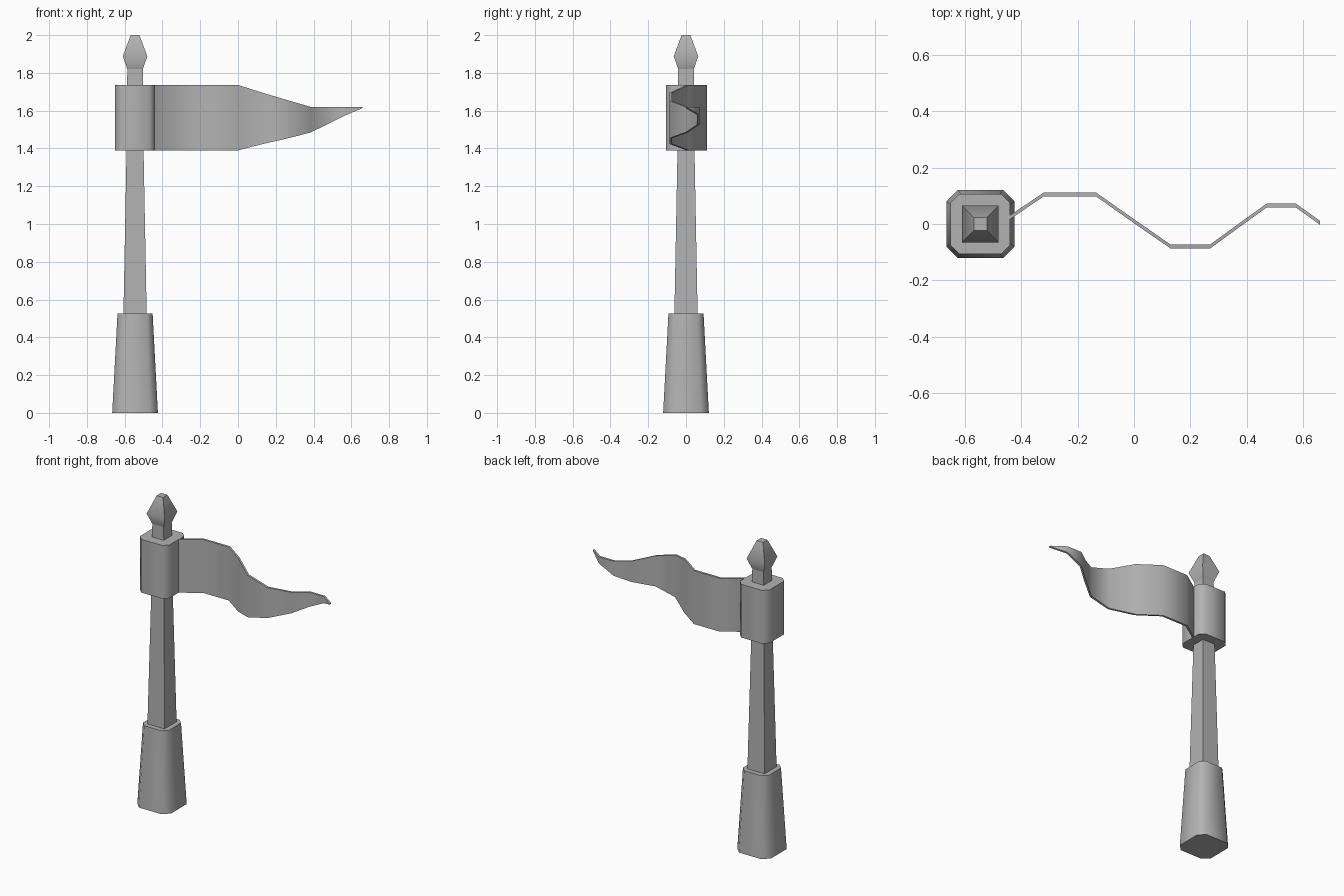
import bpy, bmesh

if "Cube" in bpy.data.objects:
    bpy.data.objects.remove(bpy.data.objects["Cube"])

PX = -0.545  # pole axis

grey = bpy.data.materials.new("plain grey")
grey.diffuse_color = (0.45, 0.45, 0.45, 1)
grey.use_nodes = True
grey.node_tree.nodes["Principled BSDF"].inputs["Base Color"].default_value = grey.diffuse_color


def finish(bm, name):
    bmesh.ops.recalc_face_normals(bm, faces=bm.faces)
    me = bpy.data.meshes.new(name)
    bm.to_mesh(me)
    bm.free()
    ob = bpy.data.objects.new(name, me)
    bpy.context.collection.objects.link(ob)
    me.materials.append(grey)
    bpy.ops.object.select_all(action='DESELECT')
    ob.select_set(True)
    bpy.context.view_layer.objects.active = ob
    bpy.ops.object.shade_smooth_by_angle(angle=1.05)
    return ob


def section(h, c):
    """Square of half size h, corners cut by c (0 = plain square)."""
    if c == 0:
        return [(-h, -h), (h, -h), (h, h), (-h, h)]
    k = h - c
    return [(-k, -h), (k, -h), (h, -k), (h, k), (k, h), (-k, h), (-h, k), (-h, -k)]


def loft(name, levels):
    """Stack of (z, half size, corner cut) sections, closed at both ends."""
    bm = bmesh.new()
    rings = [[bm.verts.new((PX + x, y, z)) for x, y in section(h, c)]
             for z, h, c in levels]
    for a, b in zip(rings, rings[1:]):
        for i in range(len(a)):
            j = (i + 1) % len(a)
            bm.faces.new((a[i], a[j], b[j], b[i]))
    bm.faces.new(rings[0][::-1])
    bm.faces.new(rings[-1])
    return finish(bm, name)


# Post parts
loft("base", [(0, 0.121, 0.041), (0.525, 0.093, 0.031)])
loft("pole", [(0.5, 0.062, 0), (1.39, 0.045, 0), (1.82, 0.041, 0)])
loft("finial", [(1.82, 0.041, 0), (1.888, 0.065, 0), (2.0, 0.023, 0)])
loft("flag_sleeve", [(1.39, 0.106, 0.031), (1.735, 0.106, 0.031)])

# Waving pennant: x, y, bottom z, top z
rows = [(-0.475, 0.0, 1.39, 1.736), (-0.32, 0.105, 1.39, 1.736),
        (-0.135, 0.105, 1.39, 1.736), (0.0, 0.01, 1.39, 1.736),
        (0.13, -0.08, 1.423, 1.695), (0.27, -0.08, 1.455, 1.653),
        (0.385, 0.004, 1.485, 1.62), (0.47, 0.065, 1.526, 1.62),
        (0.575, 0.065, 1.578, 1.62), (0.66, 0.004, 1.614, 1.62)]
bm = bmesh.new()
T = 0.007
rings = [[bm.verts.new(p) for p in ((x, y - T, b), (x, y + T, b),
                                    (x, y + T, t), (x, y - T, t))]
         for x, y, b, t in rows]
for a, b in zip(rings, rings[1:]):
    for i in range(4):
        j = (i + 1) % 4
        bm.faces.new((a[i], a[j], b[j], b[i]))
bm.faces.new(rings[0][::-1])
bm.faces.new(rings[-1])
finish(bm, "pennant")
